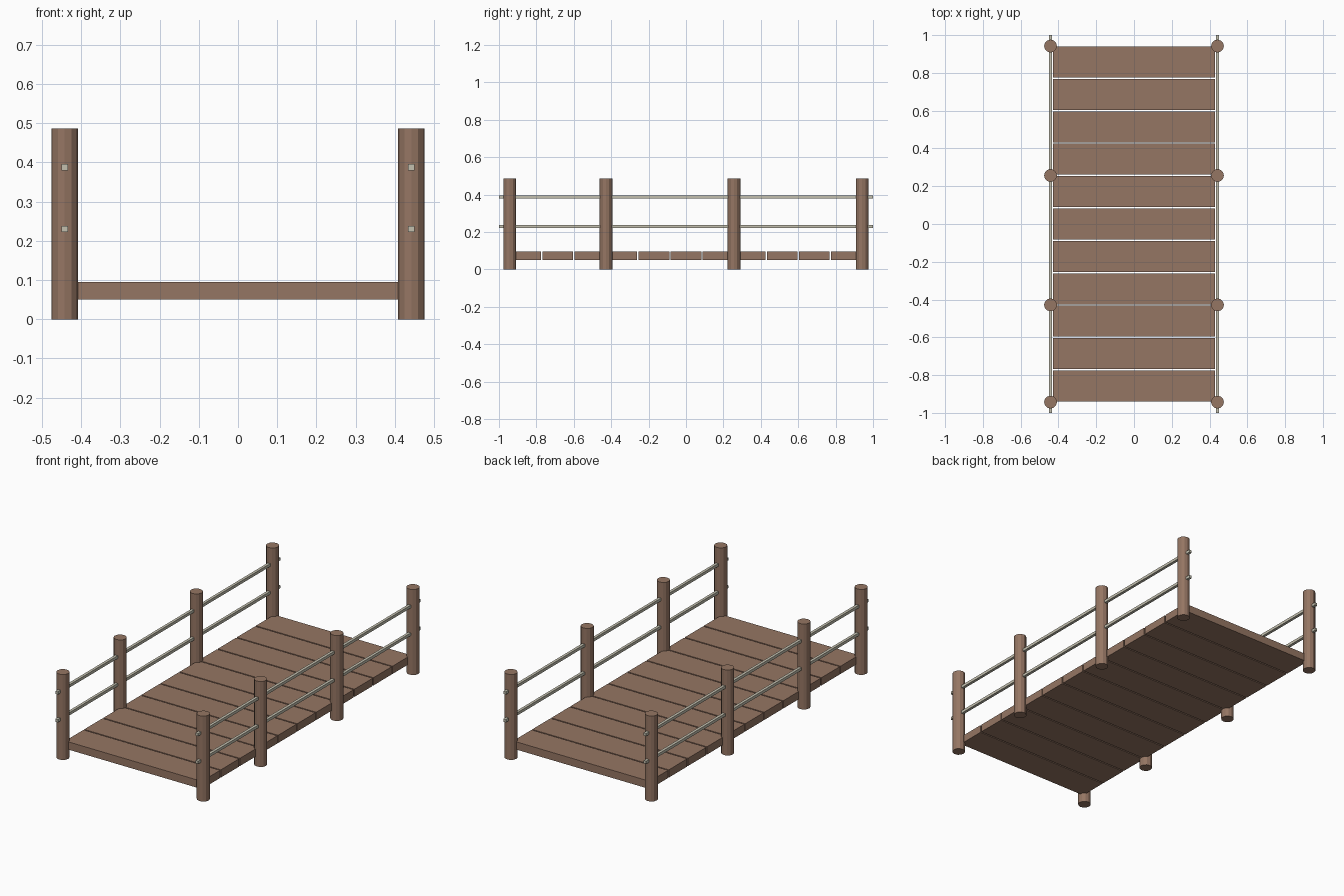
import bpy

cube = bpy.data.objects.get("Cube")
if cube:
    bpy.data.objects.remove(cube, do_unlink=True)


def make_material(name, rgb):
    mat = bpy.data.materials.new(name)
    mat.use_nodes = True
    color = (*rgb, 1)
    mat.diffuse_color = color
    mat.node_tree.nodes["Principled BSDF"].inputs["Base Color"].default_value = color
    return mat


wood = make_material("brown wood", (0.30, 0.18, 0.125))
rope = make_material("pale rope", (0.55, 0.53, 0.43))


def finish(name, mat):
    obj = bpy.context.object
    obj.name = name
    obj.data.materials.append(mat)
    return obj


def box(name, center, size, mat):
    bpy.ops.mesh.primitive_cube_add(size=1, location=center)
    bpy.context.object.scale = size
    bpy.ops.object.transform_apply(location=False, rotation=False, scale=True)
    return finish(name, mat)


# Deck planks, laid across with narrow gaps
PLANKS, PITCH, GAP = 11, 0.1715, 0.007
for i in range(PLANKS):
    y = (i - (PLANKS - 1) / 2) * PITCH
    box(f"deck_plank_{i + 1}", (0, y, 0.073), (0.86, PITCH - GAP, 0.044), wood)

# Posts and rails on both sides
SIDE_X, POST_H = 0.442, 0.486
for side, x in (("left", SIDE_X), ("right", -SIDE_X)):
    for i, y in enumerate((-0.943, -0.428, 0.257, 0.942)):
        bpy.ops.mesh.primitive_cylinder_add(
            vertices=12, radius=0.034, depth=POST_H, location=(x, y, POST_H / 2))
        finish(f"{side}_post_{i + 1}", wood)
    for level, z in (("lower", 0.23), ("upper", 0.388)):
        box(f"{side}_{level}_rail", (x, 0, z), (0.016, 2, 0.016), rope)
